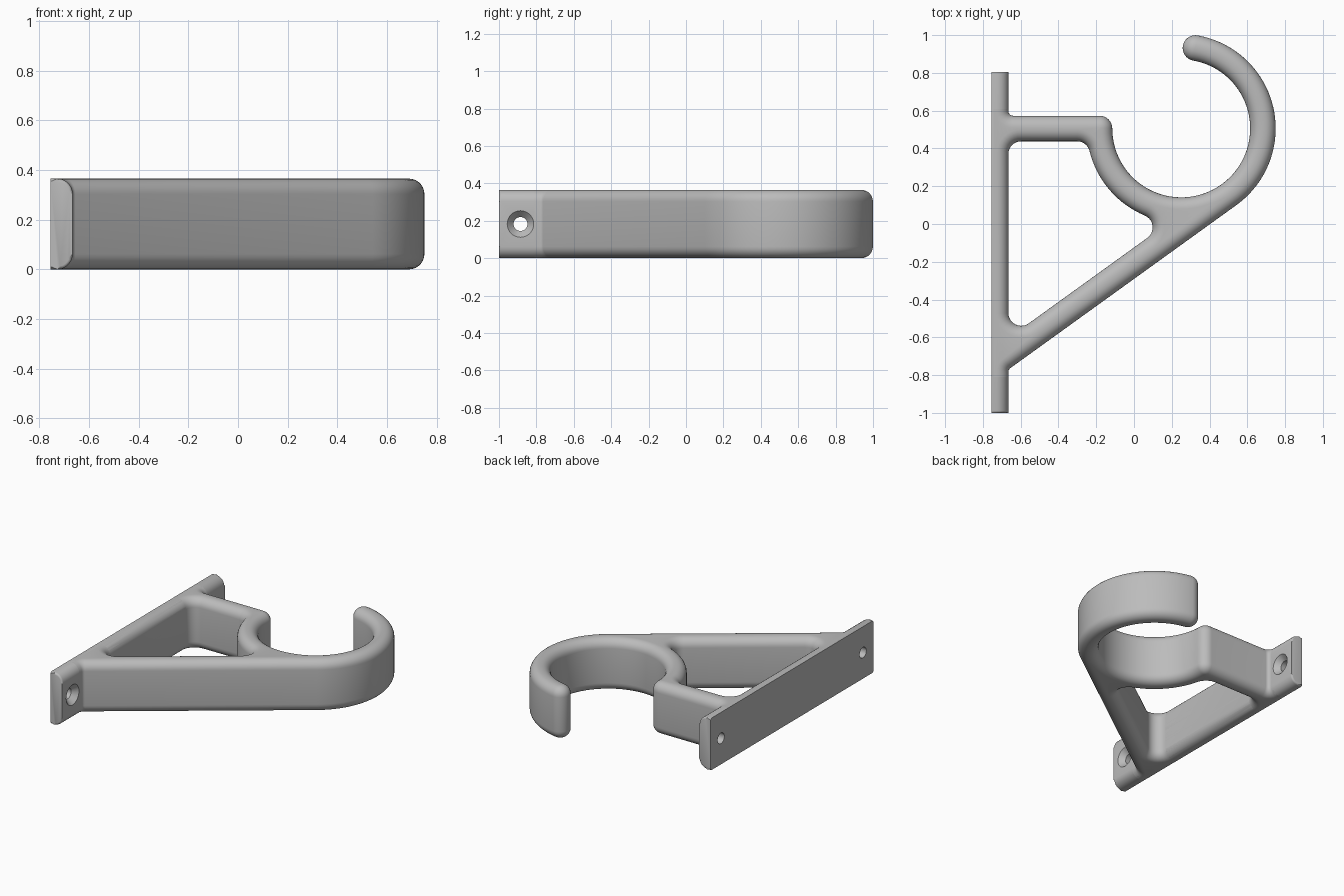
import bpy, bmesh, math
from mathutils import Vector

if "Cube" in bpy.data.objects:
    bpy.data.objects.remove(bpy.data.objects["Cube"])

H = 0.365                      # height of the bracket
RB = 0.062                     # rounding of the top and bottom edges
BACK, FACE = -0.755, -0.665    # wall plate back and front
C = Vector((0.25, 0.506))      # hook centre
R, W = 0.5, 0.135              # hook outer radius, bar width
TILT = 35.8                    # slope of the strut
U = Vector((math.cos(math.radians(TILT)), math.sin(math.radians(TILT))))
N = Vector((-U.y, U.x))

metal = bpy.data.materials.new("grey")
metal.diffuse_color = (0.5, 0.5, 0.5, 1)
metal.use_nodes = True
metal.node_tree.nodes["Principled BSDF"].inputs["Base Color"].default_value = metal.diffuse_color


def arc(c, r, a0, a1, n):
    return [Vector((c[0] + r * math.cos(t), c[1] + r * math.sin(t)))
            for t in (math.radians(a0 + (a1 - a0) * i / n) for i in range(n + 1))]


def clean(pts):
    return [p for i, p in enumerate(pts) if (p - pts[i - 1]).length > 1e-3]


def inset(pts, d):
    """Move a closed loop to its left by d, with mitred corners."""
    out = []
    for i, p in enumerate(pts):
        a = (p - pts[i - 1]).normalized()
        b = (pts[(i + 1) % len(pts)] - p).normalized()
        na, nb = Vector((-a.y, a.x)), Vector((-b.y, b.x))
        out.append(p + (na + nb) * d / (1 + na.dot(nb)))
    return out


def skin(bm, rings):
    """Join closed rings of 3D points with quads; return the vertex rings."""
    vs = [[bm.verts.new(p) for p in ring] for ring in rings]
    n = len(vs[0])
    for a, b in zip(vs, vs[1:]):
        for i in range(n):
            j = (i + 1) % n
            bm.faces.new((a[i], a[j], b[j], b[i]))
    return vs


def finish(bm, name):
    bmesh.ops.recalc_face_normals(bm, faces=bm.faces)
    me = bpy.data.meshes.new(name)
    bm.to_mesh(me)
    bm.free()
    me.materials.append(metal)
    ob = bpy.data.objects.new(name, me)
    bpy.context.collection.objects.link(ob)
    return ob


def smooth(ob):
    bpy.ops.object.select_all(action='DESELECT')
    ob.select_set(True)
    bpy.context.view_layer.objects.active = ob
    bpy.ops.object.shade_smooth_by_angle(angle=math.radians(32))


def on_strut(x, n_off):
    """Point at a given x and at a given distance from the hook centre across the strut."""
    s = (x - C.x - n_off * N.x) / U.x
    return C + U * s + N * n_off


# Outer outline: hook, arm, plate edge and strut underside
mid = R - W / 2
tip = C + Vector((math.cos(math.radians(80)), math.sin(math.radians(80)))) * mid
f = 0.025
arm_r = 0.067
outer = arc(C, R, TILT - 90, 80, 40)
outer += arc(tip, W / 2, 80, 260, 16)
outer += arc(C, R - W, 80, -180, 64)
outer += arc((C.x - R + W - arm_r, C.y), arm_r, 0, 90, 10)
outer += arc((FACE + f, C.y + arm_r + f), f, 270, 180, 5)
outer += [Vector(p) for p in ((FACE, 0.95), (-1, 0.95), (-1, -1.1), (FACE, -1.1))]
outer += arc(on_strut(FACE + f, -R - f), f, 180, TILT + 90, 4)

# Opening between plate, arm, hook and strut
r = 0.068
low = on_strut(FACE + r, -(R - W - r))
k = R - W - r
right = C - U * math.sqrt((R + r) ** 2 - k * k) - N * k
ar = math.degrees(math.atan2(C.y - right.y, C.x - right.x))
ty = 0.438 - r
top = Vector((C.x - math.sqrt((R + r) ** 2 - (C.y - ty) ** 2), ty))
at = math.degrees(math.atan2(C.y - top.y, C.x - top.x))
hole = arc(low, r, 180, TILT + 270, 10)
hole += arc(right, r, TILT - 90, ar, 10)
hole += arc(C, R, ar + 180, at + 180, 16)
hole += arc(top, r, at, 90, 8)
hole += arc((FACE + r, ty), r, 90, 180, 8)

# Hook body with rounded rims
SEG = 7
rim = []
for i in range(SEG + 1):
    t = math.pi / 2 * i / SEG
    rim.append((RB * (1 - math.sin(t)), RB * (1 - math.cos(t))))
rim += [(d, H - z) for d, z in reversed(rim)]
bm = bmesh.new()
caps = [[], []]
for loop in (clean(outer), clean(hole[::-1])):
    vs = skin(bm, [[(p.x, p.y, z) for p in inset(loop, d)] for d, z in rim])
    for cap, ring in zip(caps, (vs[0], vs[-1])):
        cap += [bm.edges.get((ring[i - 1], ring[i])) for i in range(len(ring))]
for cap in caps:
    bmesh.ops.triangle_fill(bm, edges=cap, use_beauty=True)
bmesh.ops.recalc_face_normals(bm, faces=bm.faces)
# Trim the body where it runs into the wall plate
for co, no in (((BACK + 0.01, 0, 0), (-1, 0, 0)), ((0, -0.81, 0), (0, -1, 0))):
    bmesh.ops.bisect_plane(bm, geom=bm.verts[:] + bm.edges[:] + bm.faces[:],
                           plane_co=co, plane_no=no, clear_outer=True)
# Above the arm only the plate strip is trimmed, never the hook
strip = [g for g in bm.faces if max(v.co.x for v in g.verts) < FACE + 0.001
         and max(v.co.y for v in g.verts) > 0.61]
edges = {e for g in strip for e in g.edges}
verts = {v for g in strip for v in g.verts}
bmesh.ops.bisect_plane(bm, geom=list(verts) + list(edges) + strip,
                       plane_co=(0, 0.61, 0), plane_no=(0, 1, 0))
bmesh.ops.delete(bm, geom=[g for g in bm.faces if g.calc_center_median().x < FACE
                           and min(v.co.y for v in g.verts) > 0.609], context='FACES')
smooth(finish(bm, "hook_body"))

# Wall plate, rounded along its front edges
prof = [Vector((BACK, 0))]
prof += arc((FACE - RB, RB), RB, -90, 0, SEG)
prof += arc((FACE - RB, H - RB), RB, 0, 90, SEG)
prof += [Vector((BACK, H))]
bm = bmesh.new()
vs = skin(bm, [[(p.x, y, p.y) for p in prof] for y in (-1, 0.805)])
for ring in vs:
    bm.faces.new(ring)
ends = [e for ring in vs for e in (bm.edges.get((ring[i - 1], ring[i])) for i in range(len(ring)))
        if max(v.co.x for v in e.verts) > BACK + 0.001]
bmesh.ops.bevel(bm, geom=ends, offset=0.012, segments=3, profile=0.5, affect='EDGES')
plate = finish(bm, "wall_plate")

# Countersunk screw holes
for y in (-0.885, 0.69):
    bm = bmesh.new()
    vs = skin(bm, [[(x, y + p.x, H / 2 + p.y) for p in arc((0, 0), rad, 0, 360, 32)[:-1]]
                   for x, rad in ((-0.85, 0.037), (-0.702, 0.037), (FACE, 0.071), (-0.6, 0.071))])
    bm.faces.new(vs[0])
    bm.faces.new(vs[-1])
    cutter = finish(bm, "screw_hole_cutter")
    cutter.hide_render = True
    mod = plate.modifiers.new("screw_hole", 'BOOLEAN')
    mod.operation, mod.solver, mod.object = 'DIFFERENCE', 'EXACT', cutter
    bpy.context.view_layer.objects.active = plate
    bpy.ops.object.modifier_apply(modifier=mod.name)
    bpy.data.objects.remove(cutter)
smooth(plate)
